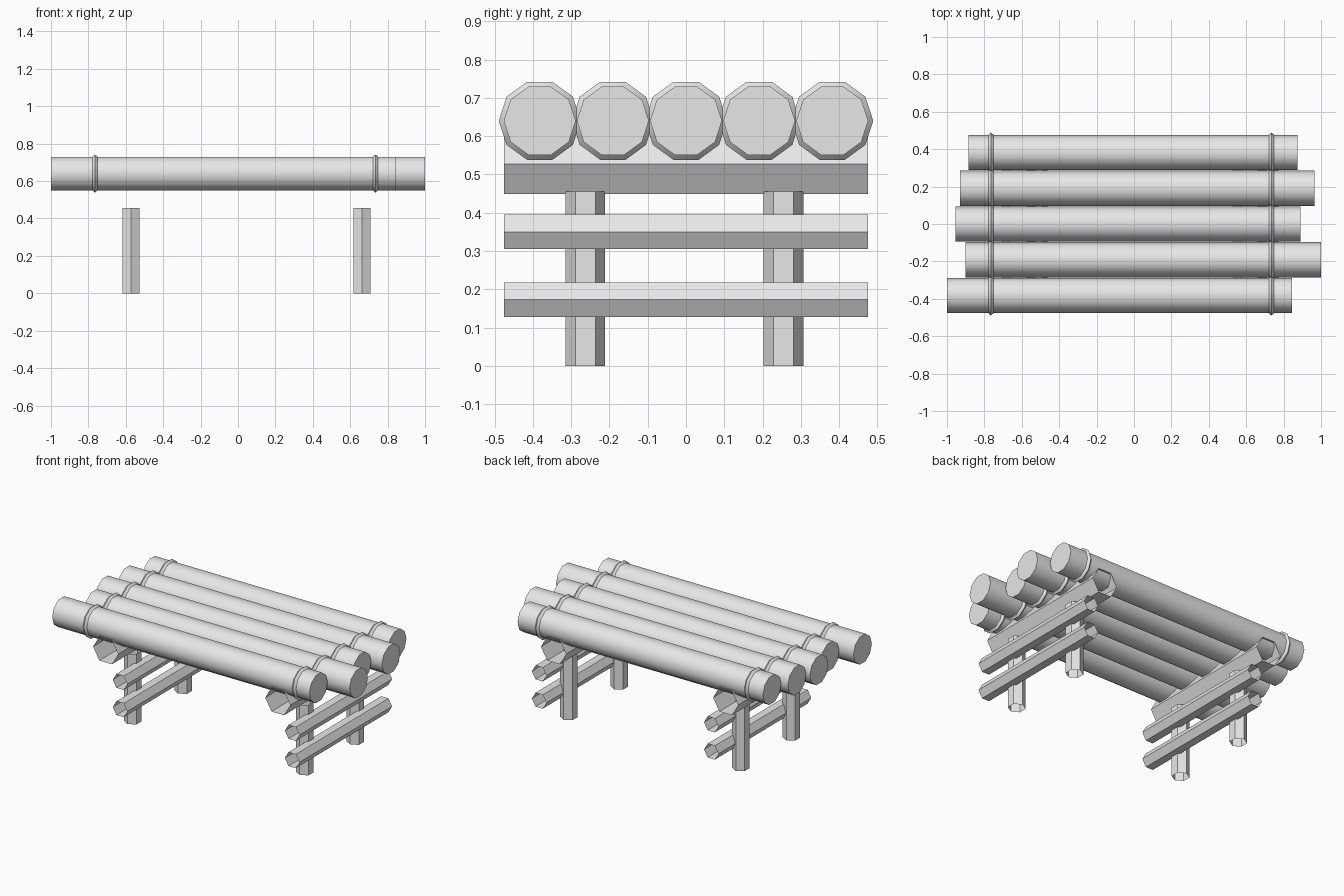
import bpy, bmesh, math
from mathutils import Vector

cube = bpy.data.objects.get("Cube")
if cube:
    bpy.data.objects.remove(cube, do_unlink=True)

grey = bpy.data.materials.new("plain grey")
grey.use_nodes = True
colour = (0.8, 0.8, 0.8, 1)
grey.diffuse_color = colour
grey.node_tree.nodes["Principled BSDF"].inputs["Base Color"].default_value = colour


def lathe(name, start, axis, profile, sides, across, capped=False):
    """Sweep (distance, radius) rings along an axis; a corner points along 'across'."""
    start, axis, across = Vector(start), Vector(axis), Vector(across)
    other = axis.cross(across)
    bm = bmesh.new()
    rings = []
    for dist, radius in profile:
        ring = []
        for i in range(sides):
            a = math.tau * i / sides
            offset = across * math.cos(a) + other * math.sin(a)
            ring.append(bm.verts.new(start + axis * dist + offset * radius))
        rings.append(ring)
    for lower, upper in zip(rings, rings[1:]):
        for i in range(sides):
            j = (i + 1) % sides
            bm.faces.new((lower[i], lower[j], upper[j], upper[i]))
    if capped:
        bm.faces.new(rings[0][::-1])
        bm.faces.new(rings[-1])
    mesh = bpy.data.meshes.new(name)
    bm.to_mesh(mesh)
    bm.free()
    mesh.materials.append(grey)
    obj = bpy.data.objects.new(name, mesh)
    bpy.context.collection.objects.link(obj)
    return obj


X, Y, Z = (1, 0, 0), (0, 1, 0), (0, 0, 1)

# Seat logs of uneven length, each with two raised joints
LOG_R, JOINT_R, JOINT_W = 0.094, 0.107, 0.014
spans = [(-1, 0.845), (-0.9, 1), (-0.955, 0.89), (-0.93, 0.965), (-0.885, 0.875)]
for n, (x0, x1) in enumerate(spans):
    profile = [(x0, LOG_R)]
    for joint in (-0.765, 0.735):
        profile += [(joint - JOINT_W, LOG_R), (joint, JOINT_R), (joint + JOINT_W, LOG_R)]
    profile.append((x1, LOG_R))
    log = lathe(f"seat_log_{n + 1}", (0, (n - 2) * 0.191, 0.64), X, profile, 10, Y, True)
    bpy.ops.object.select_all(action='DESELECT')
    log.select_set(True)
    bpy.context.view_layer.objects.active = log
    bpy.ops.object.shade_smooth_by_angle(angle=math.radians(40))

# Two trestles of open hexagonal tubes
for side, x in (("right", -0.572), ("left", 0.663)):
    for end, y in (("front", -0.263), ("back", 0.255)):
        lathe(f"{end}_{side}_leg", (x, y, 0), Z, [(0, 0.052), (0.456, 0.052)], 6, Y)
    for part, dx, z, r in (("seat_beam", -0.045, 0.527, 0.09),
                           ("upper_rail", 0.058, 0.35, 0.052),
                           ("lower_rail", 0.058, 0.173, 0.052)):
        lathe(f"{side}_{part}", (x + dx, 0, z), Y, [(-0.475, r), (0.475, r)], 6, X)
